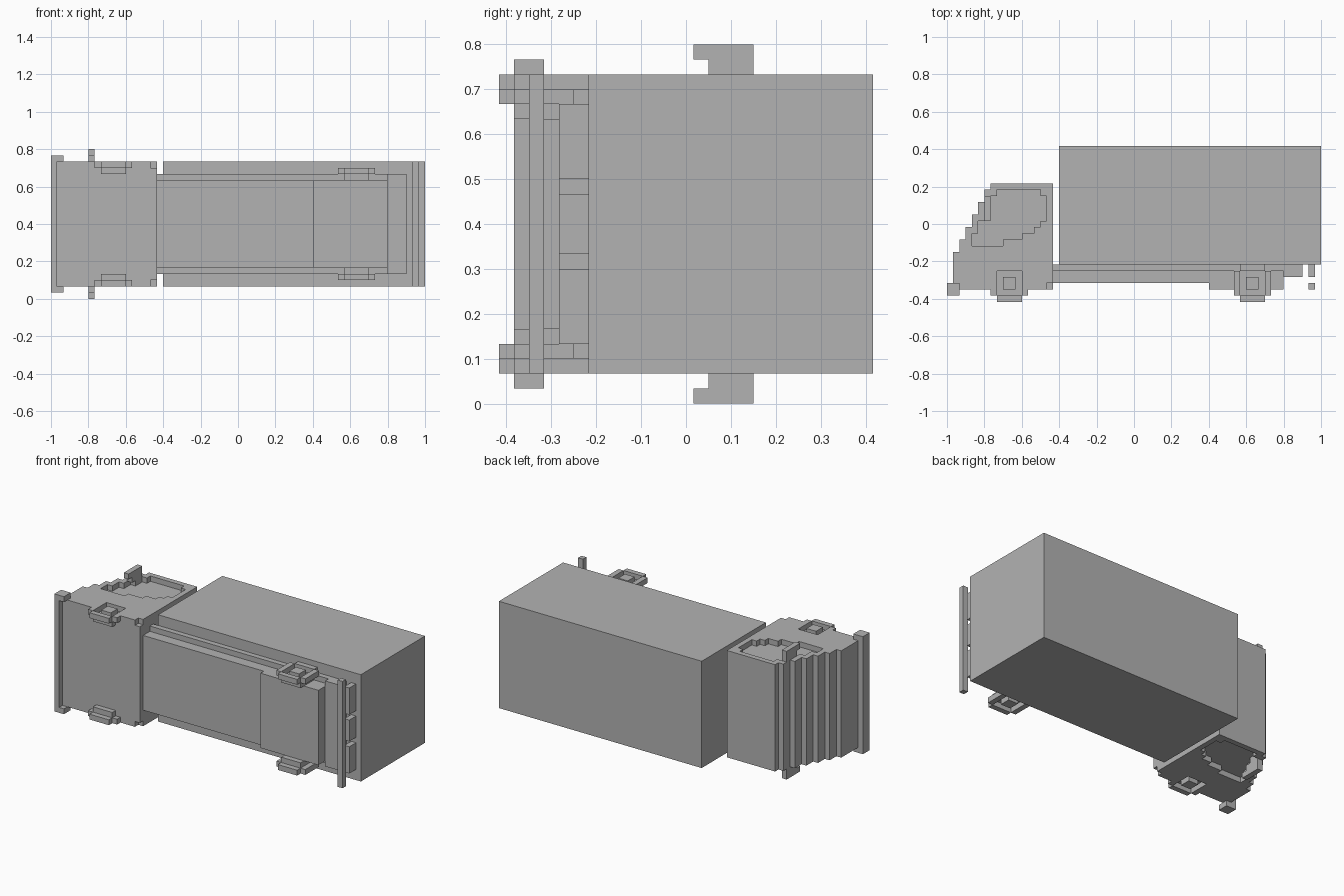
import bpy, bmesh

if "Cube" in bpy.data.objects:
    bpy.data.objects.remove(bpy.data.objects["Cube"])

U = 1 / 30            # one grid cell; the truck lies on its side, 60 x 25 x 24 cells
grey = bpy.data.materials.new("light_grey")
grey.diffuse_color = (0.45, 0.45, 0.45, 1)
grey.use_nodes = True
grey.node_tree.nodes["Principled BSDF"].inputs["Base Color"].default_value = grey.diffuse_color


def prism(name, pts, k0, k1):
    """Extrude an (i, j) outline from level k0 to k1 (cell units)."""
    bm = bmesh.new()
    to = lambda i, j, k: (i * U - 1, (j - 12.5) * U, k * U)
    face = bm.faces.new([bm.verts.new(to(i, j, k0)) for i, j in pts])
    ext = bmesh.ops.extrude_face_region(bm, geom=[face])["geom"]
    top = [v for v in ext if isinstance(v, bmesh.types.BMVert)]
    bmesh.ops.translate(bm, vec=(0, 0, (k1 - k0) * U), verts=top)
    bmesh.ops.recalc_face_normals(bm, faces=bm.faces)
    me = bpy.data.meshes.new(name)
    bm.to_mesh(me)
    bm.free()
    me.materials.append(grey)
    ob = bpy.data.objects.new(name, me)
    bpy.context.collection.objects.link(ob)
    return ob


def rect(i0, i1, j0, j1):
    return [(i0, j0), (i1, j0), (i1, j1), (i0, j1)]


def box(name, i0, i1, j0, j1, k0, k1):
    return prism(name, rect(i0, i1, j0, j1), k0, k1)


def pair(name, pts, k0, k1):
    """The same prism on both sides of the truck."""
    return [prism(name + "_left", pts, k0, k1),
            prism(name + "_right", pts, 24 - k1, 24 - k0)]


def columns(cols):
    """Stepped outline from (i0, i1, bottom, top) columns."""
    low = [p for i0, i1, b, t in cols for p in ((i0, b), (i1, b))]
    high = [p for i0, i1, b, t in reversed(cols) for p in ((i1, t), (i0, t))]
    out = []
    for p in low + high:
        if not out or p != out[-1]:
            out.append(p)
    # drop points in the middle of straight runs
    n = len(out)
    return [p for a, p, b in ((out[x - 1], out[x], out[(x + 1) % n]) for x in range(n))
            if (p[0] - a[0]) * (b[1] - p[1]) != (p[1] - a[1]) * (b[0] - p[0])]


def cut(ob, cutters):
    for c in cutters:
        c.hide_render = True
        m = ob.modifiers.new("cut", "BOOLEAN")
        m.operation, m.solver, m.object = "DIFFERENCE", "EXACT", c
    bpy.context.view_layer.update()
    dg = bpy.context.evaluated_depsgraph_get()
    me = bpy.data.meshes.new_from_object(ob.evaluated_get(dg))
    ob.modifiers.clear()
    ob.data = me
    for c in cutters:
        bpy.data.objects.remove(c)


def disc(i, j):
    """Six-cell blocky circle with its corners cut."""
    return columns([(i - 3, i - 2, j - 2, j + 2), (i - 2, i + 2, j - 3, j + 3),
                    (i + 2, i + 3, j - 2, j + 2)])


# cargo box
box("cargo_box", 18, 60, 6, 25, 2, 22)

# cab with stepped windscreen
steps = [(n, n + 1, 2, 6 + 2 * n) for n in range(1, 7)]
cab = prism("cab", columns(steps + [(7, 17, 2, 19)]), 2, 22)

# recessed side windows, wheel wells and rear corner notches
window = columns([(4, 5, 9, 11), (5, 6, 9, 13), (6, 7, 9, 15), (7, 8, 9, 17),
                  (8, 9, 9, 18), (9, 12, 10, 18), (12, 14, 11, 18),
                  (14, 15, 12, 18), (15, 16, 13, 17)])
cut(cab, pair("window_cutter", window, 21, 23)
    + pair("well_cutter", disc(10, 3), 21, 23)
    + pair("notch_cutter", rect(16, 18, 1, 3), 21, 23))

# wheels: tyre ring, sunken rim and raised hub
for label, i, k in (("front", 10, 21), ("rear", 49, 20)):
    for tyre in pair(label + "_tyre", disc(i, 3), k, k + 1):
        cut(tyre, [box("rim_cutter", i - 2, i + 2, 1, 5, 0 - 1, 25)])
    pair(label + "_rim", rect(i - 2, i + 2, 1, 5), k - 1, k)
    pair(label + "_hub", rect(i - 1, i + 1, 2, 4), k, k + 1)

# wing mirrors
pair("mirror_arm", rect(6, 7, 14, 17), 22, 23)
pair("mirror", rect(6, 7, 13, 17), 23, 24)

# front bumper with wrapped ends
box("front_bumper", 0, 1, 1, 3, 1, 23)
pair("bumper_end", rect(1, 2, 1, 3), 22, 23)

# chassis under the cargo box
box("chassis_rail", 17, 54, 5, 6, 4, 20)
box("chassis_tail", 54, 57, 4, 6, 4, 20)
prism("chassis_tank", [(17, 3), (42, 3), (42, 2), (54, 2), (54, 5), (17, 5)], 5, 19)

# rear lamps and guard bar
for n, (k0, k1) in enumerate(((4, 9), (10, 14), (15, 20))):
    box("rear_lamp_%d" % (n + 1), 58, 59, 4, 6, k0, k1)
box("rear_guard_bar", 58, 59, 2, 3, 2, 22)
